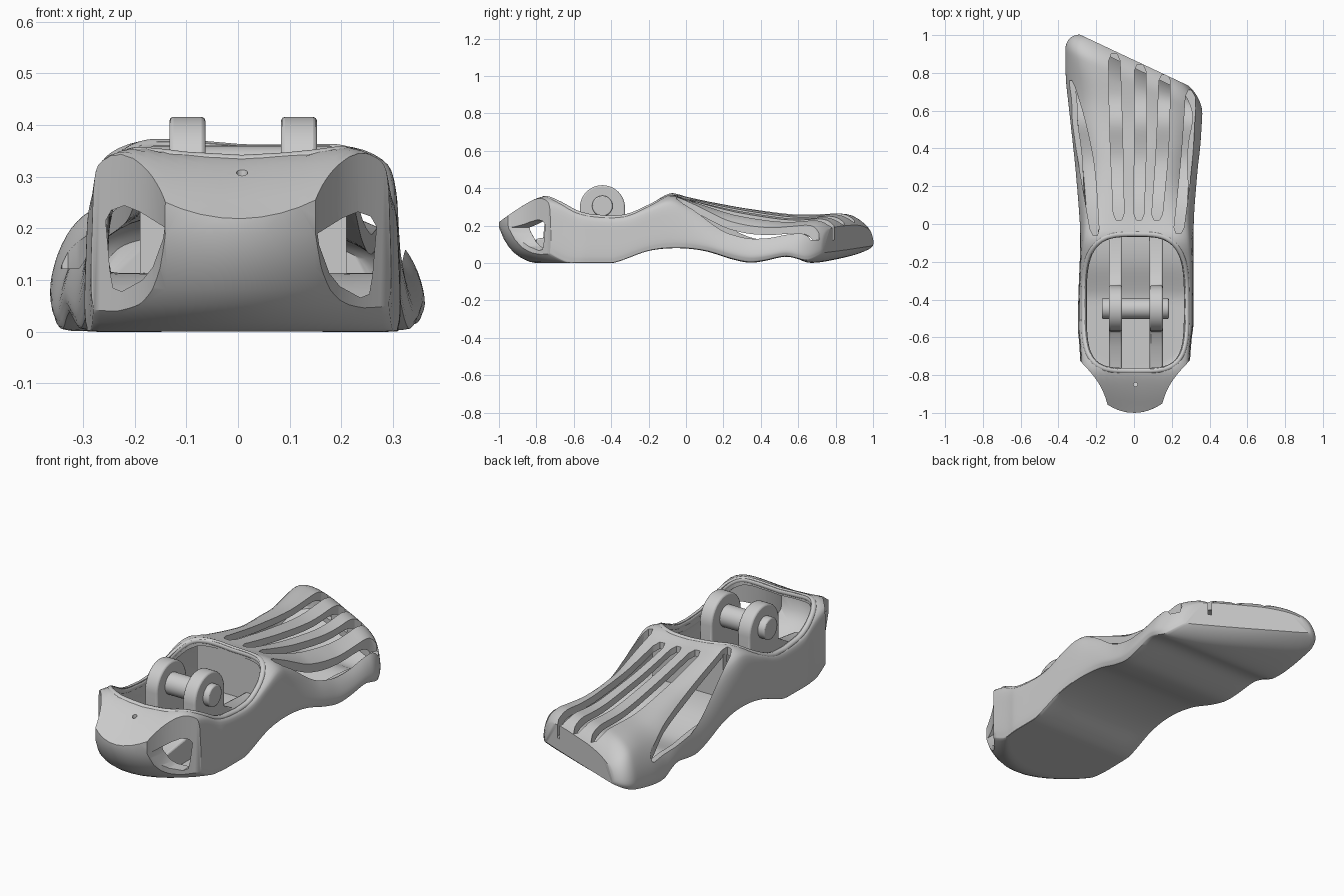
import bpy, bmesh, math
from mathutils import Vector

if "Cube" in bpy.data.objects:
    bpy.data.objects.remove(bpy.data.objects["Cube"])


def hermite(rows, t):
    """Smooth interpolation of rows (t, a, b, ...)."""
    t = min(max(t, rows[0][0]), rows[-1][0])
    n = len(rows)
    i = max(k for k in range(n - 1) if rows[k][0] <= t)
    h = rows[i + 1][0] - rows[i][0]
    s = (t - rows[i][0]) / h

    def slope(k, c):
        a, b = rows[max(k - 1, 0)], rows[min(k + 1, n - 1)]
        return (b[c] - a[c]) / (b[0] - a[0])
    return [(2*s**3 - 3*s*s + 1) * rows[i][c] + (s**3 - 2*s*s + s) * h * slope(i, c)
            + (3*s*s - 2*s**3) * rows[i + 1][c] + (s**3 - s*s) * h * slope(i + 1, c)
            for c in range(1, len(rows[0]))]


def step(a, b, t):
    t = min(max((t - a) / (b - a), 0), 1)
    return t * t * (3 - 2 * t)


def loft(name, rings, caps="ngon"):
    bm = bmesh.new()
    vs = [[bm.verts.new(p) for p in r] for r in rings]
    n = len(rings[0])
    for k in range(len(vs) if caps == "loop" else len(vs) - 1):
        a, b = vs[k], vs[(k + 1) % len(vs)]
        for j in range(n):
            bm.faces.new((a[j], a[(j + 1) % n], b[(j + 1) % n], b[j]))
    for r in (vs[0], vs[-1]) if caps != "loop" else ():
        if caps == "ngon":
            bm.faces.new(r)
        else:  # strips from the lower to the upper half of the ring
            h = n // 2
            for k in range(-(h // 2), h - h // 2):
                idx = dict.fromkeys(i % n for i in (k, k + 1, h - k - 1, h - k))
                if len(idx) > 2 and k < h // 2:
                    bm.faces.new([r[i] for i in idx])
    bmesh.ops.recalc_face_normals(bm, faces=bm.faces)
    me = bpy.data.meshes.new(name)
    bm.to_mesh(me)
    bm.free()
    ob = bpy.data.objects.new(name, me)
    bpy.context.collection.objects.link(ob)
    return ob


def prism(name, pts, axis, lo, hi):
    def place(p, h):
        q = list(p)
        q.insert(axis, h)
        return q
    return loft(name, [[place(p, lo) for p in pts], [place(p, hi) for p in pts]])


def circle(cx, cy, r, n=40):
    return [(cx + r * math.cos(2*math.pi*k/n), cy + r * math.sin(2*math.pi*k/n)) for k in range(n)]


def cut(ob, tool):
    m = ob.modifiers.new("cut", 'BOOLEAN')
    m.operation, m.solver, m.object = 'DIFFERENCE', 'EXACT', tool
    bpy.context.view_layer.objects.active = ob
    bpy.ops.object.modifier_apply(modifier=m.name)
    bpy.data.objects.remove(tool)


def smooth(ob, angle=35, bevel=0):
    if bevel:
        m = ob.modifiers.new("bevel", 'BEVEL')
        m.width, m.segments = bevel, 2
    bpy.ops.object.select_all(action='DESELECT')
    ob.select_set(True)
    bpy.context.view_layer.objects.active = ob
    bpy.ops.object.shade_smooth_by_angle(angle=math.radians(angle))


# Foot outline: left and right edge, underside and upper profile along y
WIDTH = [(-1, -.28, .29), (-.8, -.29, .305), (-.65, -.297, .313), (-.4, -.295, .315),
         (-.05, -.285, .315), (.2, -.305, .325), (.45, -.342, .338), (.6, -.36, .352),
         (.87, -.364, .368)]
BOTTOM = [(-1, .19), (-.97, .12), (-.92, .055), (-.84, .008), (-.78, 0), (-.4, 0), (-.35, .012),
          (-.2, .065), (-.05, .08), (.1, .065), (.25, .02), (.34, .003), (.42, .012), (.53, .035),
          (.59, .025), (.66, .002), (.8, .02), (1, .07)]
TOP = [(-1, .22), (-.9, .29), (-.8, .345), (-.75, .355), (-.67, .335), (-.57, .285), (-.46, .265),
       (-.32, .268), (-.2, .315), (-.11, .362), (-.06, .372), (0, .357), (.15, .325), (.35, .29),
       (.6, .26), (.87, .265), (1, .235)]
# Half cross-sections (boxy heel, domed forefoot), from bottom centre to top centre
BOXY = [(0, 0, 0), (1, .5, 0), (2, .93, 0), (3, .985, .03), (4, 1, .2), (5, .99, .55),
        (6, .975, .82), (7, .92, .93), (8, .72, 1), (9, .4, .98), (10, 0, .96)]
DOME = [(0, 0, 0), (1, .5, 0), (2, .92, 0), (3, .985, .06), (4, 1, .2), (5, .95, .45),
        (6, .85, .68), (7, .72, .85), (8, .55, .96), (9, .3, 1), (10, 0, 1)]


def foot(name, d, toe_end, stations=84, per=3):
    rings = []
    for k in range(stations + 1):
        y0 = -1 + d + (toe_end + 1 - d) * (1 - (1 - k / stations) ** 1.25)
        xl, xr = hermite(WIDTH, y0)
        f = step(-.25, .32, y0) * (1 - .4 * step(.55, .85, y0))
        lean, heel = .47 * step(0, .55, y0), 2.2 * step(-.45, -.88, y0)
        q = max(0, (y0 - toe_end + .12) / .12) ** 2
        ew, eh = math.sqrt(1 - .82 * q), math.sqrt(1 - .65 * q)
        xc, hw = (xl + xr) / 2, ((xr - xl) / 2 - d) * (.63 + .37 * ew)
        half = []
        for s in range(10 * per + 1):
            a, b = hermite(BOXY, s / per), hermite(DOME, s / per)
            half.append([a[i] * (1 - f) + b[i] * f for i in (0, 1)])
        ring = []
        for u, v in half + [(-u, v) for u, v in half[-2:0:-1]]:
            x = xc + u * hw
            y = y0 - lean * x + heel * x * x
            zb = max(0, hermite(BOTTOM, y0 if y0 < -.3 else y)[0]) + d
            zt = max(hermite(TOP, y)[0] - d - .05 * f * max(0, u + .3), zb + .02)
            z = zb + v * (zt - zb)
            ring.append((x, y, .125 + (z - .125) * (eh if y0 > 0 else 1)))
        rings.append(ring)
    return loft(name, rings, "strips")


# Concave scoops at the rear corners
SCOOP = [(-1.0, .136), (-.95, .142), (-.87, .172), (-.8, .218), (-.72, .29), (-.68, .33)]


def scoop(ob, g):
    for sx in (-1, 1):
        pts = [(sx * (hermite(SCOOP, -1 + .016 * k)[0] - g) + (.008 if sx > 0 else 0),
                -1 + .016 * k + g / 2) for k in range(21)]
        cut(ob, prism("scoop_cutter", pts + [(sx * .5, -.68 + g / 2), (sx * .5, -1.1),
                                             (sx * (.136 - g), -1.1)], 2, -.1, .6))


shell = foot("foot_shell", 0, .868)
scoop(shell, 0)
bpy.context.view_layer.update()


# Ankle opening outline and its rounded rim, draped on the shell
def opening(grow, n=72):
    pts = []
    for k in range(n):
        c, s = math.cos(2*math.pi*k/n), math.sin(2*math.pi*k/n)
        p = .5 if s < 0 else .6
        pts.append((.007 + (.262 + grow) * math.copysign(abs(c) ** p, c),
                    -.415 + (.352 + grow) * math.copysign(abs(s) ** p, s)))
    return pts


path = []
for x, y in opening(.01):
    hit = shell.ray_cast(Vector((x, y, 1)), Vector((0, 0, -1)))
    path.append(Vector((x, y, (hit[1].z if hit[0] else .3) - .011)))
rim_rings = []
for k, p in enumerate(path):
    t = (path[(k + 1) % len(path)] - path[k - 1]).normalized()
    side = t.cross(Vector((0, 0, 1))).normalized()
    up = side.cross(t)
    rim_rings.append([p + side * a + up * b for a, b in circle(0, 0, .015, 12)])

# Hollow inside, following the outer surface
hollow = foot("hollow_cutter", .034, .825, 70, 2)
scoop(hollow, .035)
cut(shell, hollow)
cut(shell, prism("opening_cutter", opening(0), 2, .15, .7))

# Slots over the forefoot: centreline points (y, x, half width)
SLOTS = [[(-.06, -.205, .022), (.3, -.25, .04), (.55, -.295, .035), (.76, -.335, .012)],
         [(.02, -.08, .028), (.5, -.095, .033), (.9, -.105, .03)],
         [(.02, .026, .026), (.5, .034, .032), (.845, .032, .03)],
         [(.02, .12, .028), (.4, .15, .032), (.79, .163, .03)],
         [(-.05, .235, .026), (.35, .28, .03), (.71, .302, .027)]]
for row in SLOTS:
    left, right = [], []
    y0, y1 = row[0][0], row[-1][0]
    for k in range(25):
        y = y0 + (y1 - y0) * k / 24
        x, w = hermite(row, y)
        w *= .5 + .5 * min(1, min(y - y0, y1 - y) / .025)
        left.append((x - w, y))
        right.append((x + w, y))
    cut(shell, prism("slot_cutter", right + left[::-1], 2, .122, .6))

# Rear corner windows
WINDOW = [(.256, .215), (.245, .235), (.22, .244), (.19, .232), (.142, .202), (.145, .18),
          (.165, .125), (.185, .1), (.225, .078), (.242, .085), (.248, .12)]
for sx in (-1, 1):
    pts = [(sx * x + (.012 if sx > 0 else 0), z - (.012 if sx > 0 else 0)) for x, z in WINDOW]
    cut(shell, prism("window_cutter", pts, 1, -1.1, -.65))

# Small hole in the heel
cut(shell, prism("pin_hole_cutter", circle(.008, -.85, .011, 16), 2, .2, .6))
smooth(shell)
smooth(loft("opening_rim", rim_rings, "loop"), 60)

# Two lugs on long floor ribs, with the cross pin
cy, cz, r = -.447, .295, .121
arc = [(cy + r * math.cos(math.pi * k / 24), cz + r * math.sin(math.pi * k / 24)) for k in range(25)]
lug_profile = [(-.8, .02), (-.38, .02), (-.12, .1), (-.05, .1), (-.05, .15), (-.25, .16),
               (cy + r, .2)] + arc + [(cy - r, .2), (-.65, .15), (-.8, .13)]
for name, x in (("left_lug", -.098), ("right_lug", .118)):
    smooth(prism(name, lug_profile, 0, x - .035, x + .035), bevel=.008)
smooth(prism("cross_pin", circle(cy, .305, .055), 0, -.17, .184), bevel=.006)
# Wall between the ankle cavity and the forefoot
smooth(prism("bulkhead", [(-.19, .09), (.21, .09), (.21, .335), (-.19, .335)], 1, -.06, -.03))
